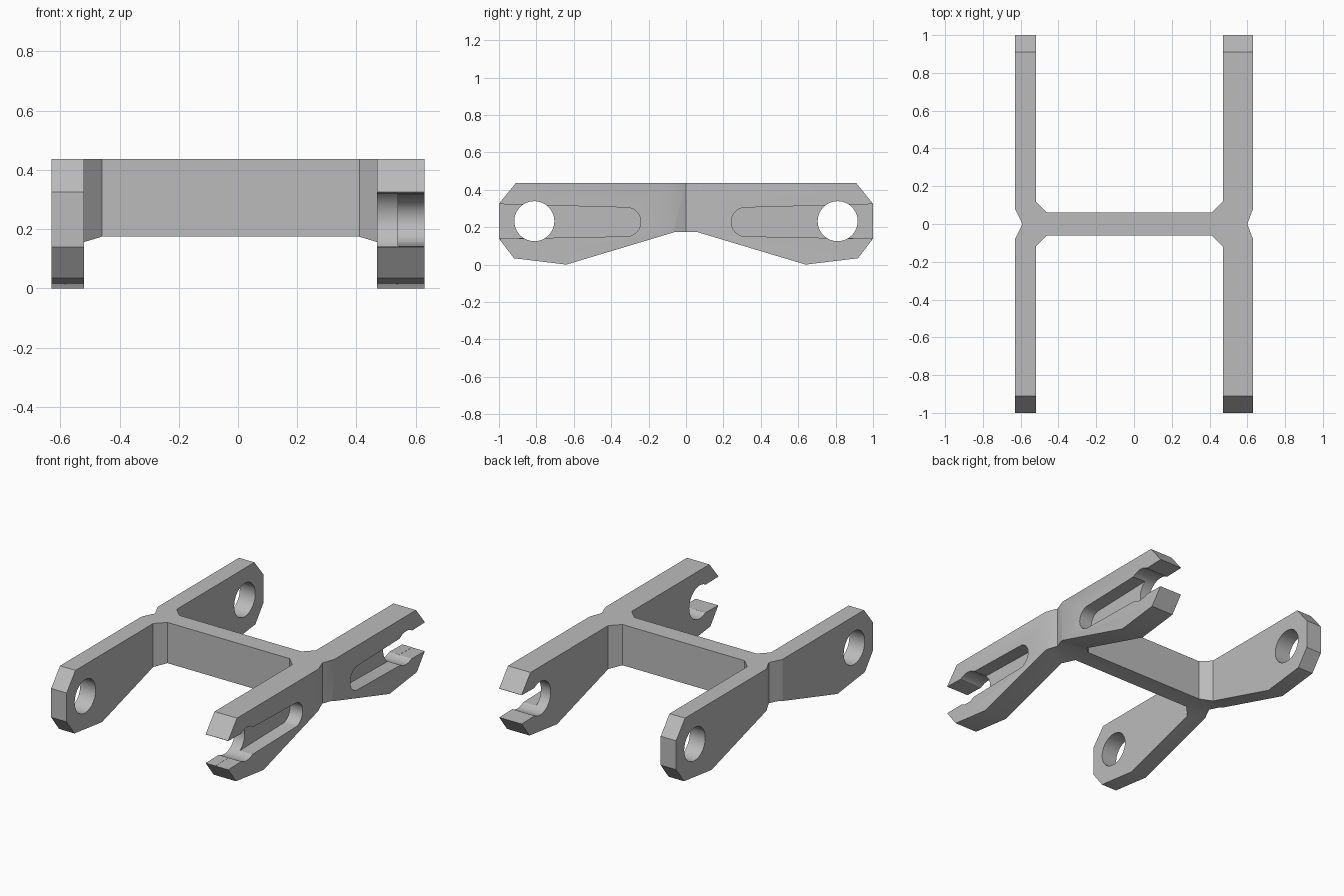
import bpy, bmesh, math
from mathutils import Vector

cube = bpy.data.objects.get("Cube")
if cube:
    bpy.data.objects.remove(cube, do_unlink=True)

grey = bpy.data.materials.new("plain grey")
grey.use_nodes = True
grey.diffuse_color = (0.5, 0.5, 0.5, 1)
grey.node_tree.nodes["Principled BSDF"].inputs["Base Color"].default_value = (0.5, 0.5, 0.5, 1)


def prism(name, outline, axis, low, high):
    """Extrude a closed outline along x (outline in y, z) or z (outline in x, y)."""
    bm = bmesh.new()
    place = (lambda a, b: (low, a, b)) if axis == "x" else (lambda a, b: (a, b, low))
    face = bm.faces.new([bm.verts.new(place(a, b)) for a, b in outline])
    moved = bmesh.ops.extrude_face_region(bm, geom=[face])["geom"]
    step = Vector((high - low, 0, 0)) if axis == "x" else Vector((0, 0, high - low))
    bmesh.ops.translate(bm, vec=step, verts=[v for v in moved if isinstance(v, bmesh.types.BMVert)])
    bmesh.ops.recalc_face_normals(bm, faces=bm.faces)
    mesh = bpy.data.meshes.new(name)
    bm.to_mesh(mesh)
    bm.free()
    mesh.materials.append(grey)
    obj = bpy.data.objects.new(name, mesh)
    bpy.context.collection.objects.link(obj)
    return obj


def combine(target, tool, operation):
    """Apply a boolean and discard its tool."""
    mod = target.modifiers.new(operation, "BOOLEAN")
    mod.operation = operation
    mod.solver = "EXACT"
    mod.object = tool
    bpy.context.view_layer.objects.active = target
    bpy.ops.object.modifier_apply(modifier=mod.name)
    bpy.data.objects.remove(tool, do_unlink=True)


def arc(cy, cz, radius, start, end, steps):
    angles = [math.radians(start + (end - start) * i / steps) for i in range(steps + 1)]
    return [(cy + radius * math.cos(a), cz + radius * math.sin(a)) for a in angles]


# H-shaped plan: back half, then mirrored to the front
back = [(0.60, 0), (0.63, 0.08), (0.63, 1.1), (0.47, 1.1), (0.47, 0.12), (0.41, 0.06),
        (-0.46, 0.06), (-0.52, 0.12), (-0.52, 1.1), (-0.63, 1.1), (-0.63, 0.08), (-0.59, 0)]
plan = back + [(x, -y) for x, y in back[-2:0:-1]]
frame = prism("linkage_frame", plan, "z", -0.2, 0.7)

# Side silhouette: chamfered arm ends and sloping underside
half = [(0.06, 0.174), (0.64, 0.0), (0.92, 0.034), (1.0, 0.139), (1.0, 0.325), (0.91, 0.436)]
side = half + [(-y, z) for y, z in reversed(half)]
combine(frame, prism("side_silhouette", side, "x", -0.9, 0.9), "INTERSECT")

for s in (1, -1):
    # Tapered outer slot with a rounded inner end, on the thick arm
    slot = arc(0.32, 0.228, 0.078, 100, 260, 16) + [(1.1, 0.136), (1.1, 0.326)]
    combine(frame, prism("slot_cutter", [(s * y, z) for y, z in slot], "x", 0.54, 0.8), "DIFFERENCE")
    # Jaw opening through the end of the thick arm
    jaw = [(0.81, 0.1425), (1.1, 0.1365), (1.1, 0.3255), (0.81, 0.3195)]
    combine(frame, prism("jaw_cutter", [(s * y, z) for y, z in jaw], "x", 0.4, 0.6), "DIFFERENCE")
    # Pivot hole through both arms
    hole = arc(s * 0.811, 0.232, 0.107, 0, 352.5, 47)
    combine(frame, prism("hole_cutter", hole, "x", -0.9, 0.9), "DIFFERENCE")

bpy.ops.object.select_all(action="DESELECT")
frame.select_set(True)
bpy.context.view_layer.objects.active = frame
bpy.ops.object.shade_smooth_by_angle(angle=math.radians(25))
